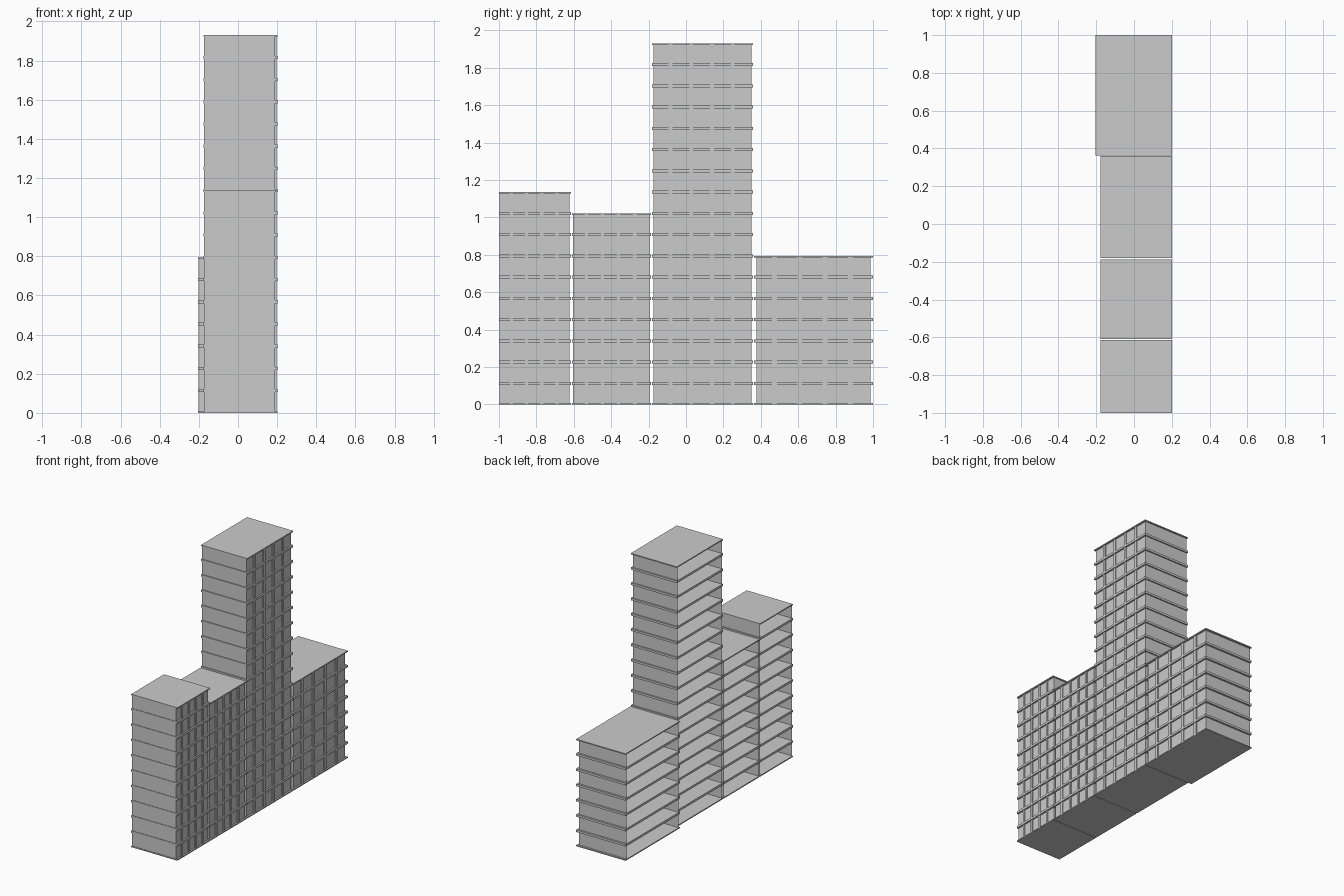
import bpy, bmesh
from mathutils import Vector

if "Cube" in bpy.data.objects:
    bpy.data.objects.remove(bpy.data.objects["Cube"])

STOREY = 1.93 / 17      # floor to floor
HALF = 0.008            # half slab thickness
X_WALL, X_FIN, X_SLAB = 0.19, 0.197, 0.202


def add_box(bm, lo, hi):
    lo, hi = Vector(lo), Vector(hi)
    verts = bmesh.ops.create_cube(bm, size=1)["verts"]
    bmesh.ops.scale(bm, vec=hi - lo, verts=verts)
    bmesh.ops.translate(bm, vec=(lo + hi) / 2, verts=verts)


def finish(bm, name):
    mesh = bpy.data.meshes.new(name)
    bm.to_mesh(mesh)
    bm.free()
    bpy.context.collection.objects.link(bpy.data.objects.new(name, mesh))


def tower(name, y0, y1, x0, floors, inset0, inset1, fin_start, fin_step, fin_width):
    top = floors * STOREY
    w0, w1, xw = y0 + inset0, y1 - inset1, x0 + 0.003

    # floor slabs, half thickness at ground and roof
    bm = bmesh.new()
    for i in range(floors + 1):
        z = i * STOREY
        add_box(bm, (x0, y0, max(0, z - HALF)), (X_SLAB, y1, min(top, z + HALF)))
    finish(bm, name + "_slabs")

    # thin walls on three sides, left side open to the floors
    bm = bmesh.new()
    path = [(xw, w0), (X_WALL, w0), (X_WALL, w1), (xw, w1)]
    for i in range(floors):
        za, zb = i * STOREY + HALF, (i + 1) * STOREY - HALF
        if i == 0:
            za = HALF
        low = [bm.verts.new((x, y, za)) for x, y in path]
        high = [bm.verts.new((x, y, zb)) for x, y in path]
        for k in range(3):
            bm.faces.new((low[k], low[k + 1], high[k + 1], high[k]))
    finish(bm, name + "_walls")

    # vertical fins on the right facade
    bm = bmesh.new()
    for k in range(4):
        y = fin_start + k * fin_step
        for i in range(floors):
            add_box(bm, (X_WALL - 0.006, y - fin_width / 2, i * STOREY + HALF),
                    (X_FIN, y + fin_width / 2, (i + 1) * STOREY - HALF))
    finish(bm, name + "_fins")


tower("front_tower", -1.0, -0.615, -0.177, 10, 0.004, 0.007, -0.933, 0.081, 0.017)
tower("low_tower", -0.61, -0.188, -0.177, 9, 0.006, 0.007, -0.532, 0.0857, 0.018)
tower("tall_tower", -0.181, 0.359, -0.177, 17, 0.007, 0.009, -0.083, 0.111, 0.021)
tower("rear_block", 0.363, 1.0, -0.205, 7, 0.014, 0.014, 0.473, 0.1355, 0.026)
